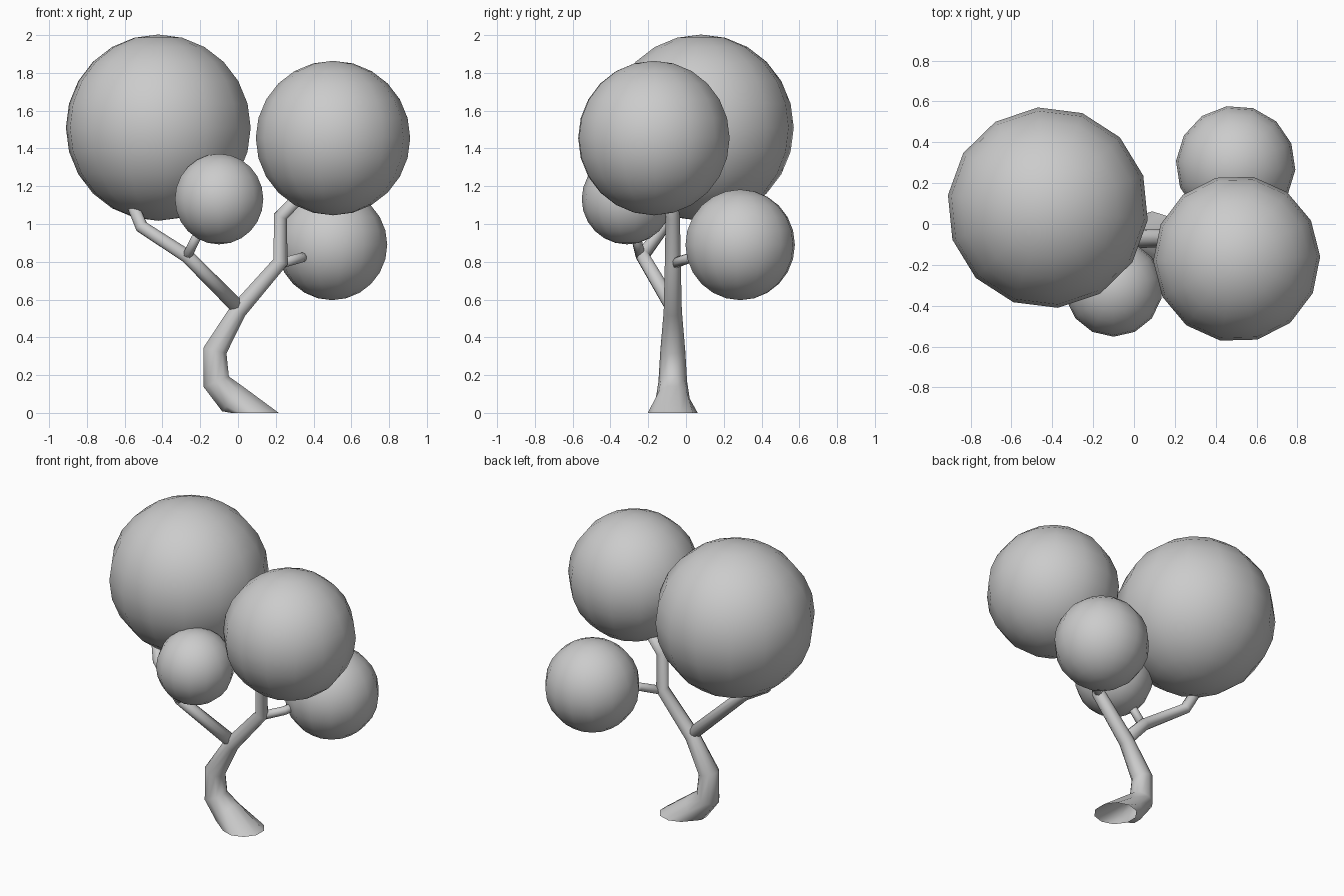
import bpy, bmesh, math
from mathutils import Vector

if "Cube" in bpy.data.objects:
    bpy.data.objects.remove(bpy.data.objects["Cube"])

SIDES = 10


def finish(name, bm):
    bmesh.ops.recalc_face_normals(bm, faces=bm.faces)
    for f in bm.faces:
        f.smooth = True
    me = bpy.data.meshes.new(name)
    bm.to_mesh(me)
    bm.free()
    ob = bpy.data.objects.new(name, me)
    bpy.context.collection.objects.link(ob)
    return ob


def limb(name, path, start_normal=None, cap_start=True):
    """Loft round rings along (x, y, z, radius) points."""
    bm = bmesh.new()
    pts = [Vector(p[:3]) for p in path]
    rings = []
    for i, p in enumerate(pts):
        before = (p - pts[i - 1]).normalized() if i else Vector()
        after = (pts[i + 1] - p).normalized() if i < len(pts) - 1 else Vector()
        n = (before + after).normalized()
        if i == 0 and start_normal:
            n = Vector(start_normal)
        u = Vector((0, 1, 0))
        u = (u - n * u.dot(n)).normalized()
        v = n.cross(u)
        ring = []
        for k in range(SIDES):
            a = math.tau * k / SIDES
            ring.append(bm.verts.new(p + path[i][3] * (u * math.cos(a) + v * math.sin(a))))
        rings.append(ring)
    for a, b in zip(rings, rings[1:]):
        for k in range(SIDES):
            j = (k + 1) % SIDES
            bm.faces.new((a[k], a[j], b[j], b[k]))
    bm.faces.new(rings[-1])
    if cap_start:
        bm.faces.new(rings[0])
    return finish(name, bm)


def foliage(name, center, radius, turn):
    bm = bmesh.new()
    bmesh.ops.create_uvsphere(bm, u_segments=14, v_segments=12, radius=radius)
    ob = finish(name, bm)
    ob.location = center
    ob.rotation_euler = (0, 0, turn)


# Curved trunk, open at the flared foot, running on into the right branch
limb("trunk", [(0.09, -0.07, 0, 0.132), (-0.03, -0.07, 0.075, 0.09),
               (-0.115, -0.07, 0.165, 0.076), (-0.122, -0.07, 0.33, 0.066),
               (0.0, -0.07, 0.54, 0.048), (0.225, -0.07, 0.80, 0.042),
               (0.225, -0.07, 1.04, 0.038), (0.36, -0.09, 1.18, 0.034)],
     (0, 0, 1), cap_start=False)

# Side branches
limb("left_branch", [(0.0, -0.07, 0.56, 0.042), (-0.27, -0.23, 0.83, 0.038),
                     (-0.51, -0.12, 0.985, 0.035), (-0.57, -0.06, 1.13, 0.033)])
limb("front_twig", [(-0.27, -0.24, 0.83, 0.027), (-0.19, -0.28, 0.99, 0.025)])
limb("back_twig", [(0.22, -0.07, 0.79, 0.028), (0.33, 0.02, 0.82, 0.027),
                   (0.36, 0.13, 0.83, 0.025)])

# Foliage balls
foliage("foliage_left", (-0.422, 0.08, 1.51), 0.493, 0.1)
foliage("foliage_right", (0.503, -0.17, 1.455), 0.409, 0.25)
foliage("foliage_front", (-0.10, -0.312, 1.132), 0.24, 0.0)
foliage("foliage_back", (0.498, 0.287, 0.89), 0.293, 0.15)
